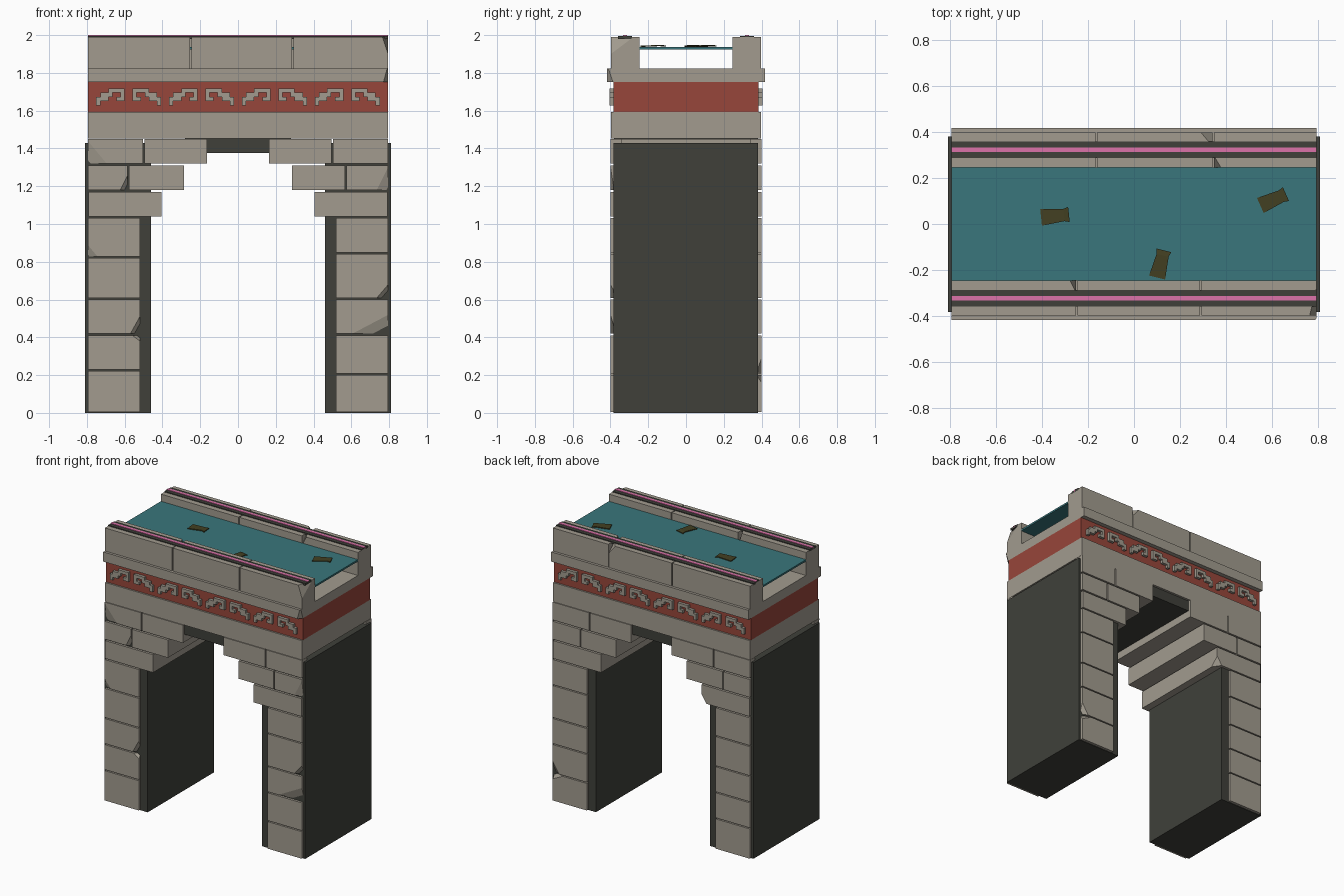
import bpy, bmesh, math
from mathutils import Vector, Matrix

if "Cube" in bpy.data.objects:
    bpy.data.objects.remove(bpy.data.objects["Cube"])


def mat(name, r, g, b):
    m = bpy.data.materials.new(name)
    m.diffuse_color = (r, g, b, 1)
    m.use_nodes = True
    m.node_tree.nodes["Principled BSDF"].inputs["Base Color"].default_value = m.diffuse_color
    return m


STONE = mat("stone", 0.36, 0.33, 0.275)
DARK = mat("dark_stone", 0.05, 0.051, 0.042)
RED = mat("red_paint", 0.31, 0.061, 0.043)
TEAL = mat("water", 0.041, 0.18, 0.20)
PINK = mat("pink_glow", 0.72, 0.17, 0.40)
OLIVE = mat("leaf", 0.056, 0.051, 0.016)


def finish(bm, name, material):
    bmesh.ops.recalc_face_normals(bm, faces=bm.faces)
    me = bpy.data.meshes.new(name)
    bm.to_mesh(me)
    bm.free()
    ob = bpy.data.objects.new(name, me)
    me.materials.append(material)
    bpy.context.collection.objects.link(ob)
    return ob


def add_box(bm, x, y, z):
    c = Vector(((x[0] + x[1]) / 2, (y[0] + y[1]) / 2, (z[0] + z[1]) / 2))
    s = Matrix.Diagonal((abs(x[1] - x[0]), abs(y[1] - y[0]), abs(z[1] - z[0]), 1))
    bmesh.ops.create_cube(bm, size=1, matrix=Matrix.Translation(c) @ s)


def box(name, x, y, z, material=STONE, chips=()):
    """Box with optional broken corners: (corner signs, cut lengths along x, y, z)."""
    bm = bmesh.new()
    add_box(bm, x, y, z)
    for sign, cut in chips:
        corner = Vector([max(r) if s > 0 else min(r) for r, s in zip((x, y, z), sign)])
        normal = Vector([s / c for s, c in zip(sign, cut)])
        point = corner - Vector((sign[0] * cut[0], 0, 0))
        r = bmesh.ops.bisect_plane(bm, geom=bm.verts[:] + bm.edges[:] + bm.faces[:],
                                   plane_co=point, plane_no=normal, clear_outer=True)
        edges = [e for e in r["geom_cut"] if isinstance(e, bmesh.types.BMEdge)]
        bmesh.ops.holes_fill(bm, edges=edges)
    return finish(bm, name, material)


# Dark cores of the piers and the closing slab under the beam
for s, side in ((-1, "left"), (1, "right")):
    box(f"{side}_pier_core", (s * 0.46, s * 0.81), (-0.383, 0.38), (0, 1.43), DARK)
box("arch_closing_slab", (-0.28, 0.28), (-0.38, 0.38), (1.375, 1.455), DARK)

# Facing stones of the piers, front and back, keyed chips by (x side, y side, row)
ROWS = {-1: [0, 0.225, 0.415, 0.605, 0.825, 1.035],
        1: [0, 0.205, 0.415, 0.605, 0.845, 1.035]}
PIER_CHIPS = {(-1, -1, 2): ((1, -1, -1), (0.05, 0.04, 0.09)),
              (-1, -1, 1): ((1, -1, 1), (0.04, 0.03, 0.03)),
              (-1, -1, 4): ((-1, -1, -1), (0.05, 0.02, 0.06)),
              (1, -1, 2): ((1, -1, -1), (0.19, 0.03, 0.10)),
              (1, -1, 3): ((1, -1, -1), (0.06, 0.04, 0.07)),
              (1, 1, 0): ((1, 1, 1), (0.08, 0.03, 0.04)),
              (1, 1, 1): ((1, 1, -1), (0.05, 0.03, 0.08))}
for sx in (-1, 1):
    side = "left" if sx < 0 else "right"
    for sy in (-1, 1):
        face = "front" if sy < 0 else "back"
        for i, (lo, hi) in enumerate(zip(ROWS[sx], ROWS[sx][1:])):
            chips = [PIER_CHIPS[sx, sy, i]] if (sx, sy, i) in PIER_CHIPS else []
            box(f"{side}_{face}_pier_stone_{i + 1}", (sx * 0.52, sx * 0.795),
                (sy * 0.34, sy * 0.40), (lo + 0.004, hi - 0.004), STONE, chips)

    # Stepped corbels run through the full depth; outer stones face front and back
    steps = [(1.04, 0.405, 0.795), (1.18, 0.285, 0.57), (1.32, 0.165, 0.50)]
    for i, (z, inner, outer) in enumerate(steps):
        if sx < 0 and i == 1:
            outer = 0.58
        chips = [((-sx, 1, -1), (0.04, 0.06, 0.06))] if (sx, i) == (-1, 0) else []
        box(f"{side}_corbel_{i + 1}", (sx * inner, sx * (outer - 0.004)),
            (-0.40, 0.40), (z, z + 0.13), STONE, chips)
        if i == 0:
            continue
        for sy in (-1, 1):
            face = "front" if sy < 0 else "back"
            chips = []
            if sy < 0 and (sx, i) == (-1, 2):
                chips = [((-1, -1, -1), (0.10, 0.02, 0.12))]
            elif sy < 0 and (sx, i) == (1, 1):
                chips = [((1, -1, -1), (0.06, 0.02, 0.12))]
            elif sy < 0 and (sx, i) == (-1, 1):
                chips = [((1, -1, -1), (0.04, 0.03, 0.08))]
            box(f"{side}_{face}_corbel_end_{i + 1}", (sx * (outer + 0.004), sx * 0.795),
                (sy * 0.34, sy * 0.40), (z, z + 0.13), STONE, chips)

# Beam, painted frieze and cornice
box("beam", (-0.795, 0.795), (-0.397, 0.397), (1.452, 1.592))
box("painted_frieze", (-0.795, 0.795), (-0.385, 0.385), (1.592, 1.752), RED)
box("cornice", (-0.795, 0.795), (-0.417, 0.417), (1.752, 1.822), STONE,
    [((1, -1, -1), (0.025, 0.03, 0.09))])

# Raised step-and-hook ornaments on the frieze, alternately mirrored
GLYPH = ["...####", ".###..#", "###..##", "#......"]
CW, CH = 0.0215, 0.0225
for sy, face in ((-1, "front"), (1, "back")):
    for k in range(8):
        cx = (k - 3.5) * 0.193
        flip = -1 if k % 2 else 1
        bm = bmesh.new()
        for r, line in enumerate(GLYPH):
            z = 1.718 - r * CH
            start = None
            for c, ch in enumerate(line + "."):
                if ch == "#" and start is None:
                    start = c
                elif ch != "#" and start is not None:
                    add_box(bm, (cx + flip * (start - 3.5) * CW, cx + flip * (c - 3.5) * CW),
                            (sy * 0.38, sy * 0.405), (z - CH, z))
                    start = None
        finish(bm, f"{face}_frieze_ornament_{k + 1}", STONE)

# Channel walls of three stones each, with dark caps and a pink line
WALLS = {-1: [-0.795, -0.25, 0.29, 0.795], 1: [-0.795, -0.165, 0.345, 0.795]}
WALL_CHIPS = {(-1, 2): ((1, -1, 1), (0.03, 0.12, 0.09)),
              (-1, 0): ((1, 1, 1), (0.025, 0.05, 0.08)),
              (1, 1): ((1, 1, 1), (0.05, 0.06, 0.06)),
              (1, 2): ((-1, -1, 1), (0.03, 0.05, 0.06))}
for sy, face in ((-1, "front"), (1, "back")):
    for i, (a, b) in enumerate(zip(WALLS[sy], WALLS[sy][1:])):
        chips = [WALL_CHIPS[sy, i]] if (sy, i) in WALL_CHIPS else []
        box(f"{face}_channel_wall_{i + 1}", (a + 0.003 * (i > 0), b - 0.003 * (i < 2)),
            (sy * 0.247, sy * 0.398), (1.822, 1.99), STONE, chips)
    box(f"{face}_wall_cap", (-0.795, 0.795), (sy * 0.287, sy * 0.36), (1.98, 1.996), DARK)
    box(f"{face}_pink_line", (-0.795, 0.795), (sy * 0.313, sy * 0.334), (1.985, 2.0), PINK)

# Water sheet and floating leaves (two slightly folded panels each)
box("water", (-0.795, 0.795), (-0.247, 0.247), (1.925, 1.938), TEAL)
for i, (x, y, a) in enumerate([(-0.345, 0.035, 6), (0.605, 0.105, 24), (0.115, -0.175, 76)]):
    bm = bmesh.new()
    rows = []
    for u, w, z in ((-0.06, 0.036, 0.002), (0.04, 0.027, 0.006), (0.062, 0.033, 0.003)):
        rows.append([[bm.verts.new((u, v, z + dz)) for v in (-w, w)] for dz in (0, 0.006)])
    for p, q in zip(rows, rows[1:]):
        for f in ((p[1][0], q[1][0], q[1][1], p[1][1]), (p[0][0], p[0][1], q[0][1], q[0][0]),
                  (p[0][0], q[0][0], q[1][0], p[1][0]), (p[0][1], p[1][1], q[1][1], q[0][1])):
            bm.faces.new(f)
    for e in (rows[0], rows[-1]):
        bm.faces.new((e[0][0], e[0][1], e[1][1], e[1][0]))
    leaf = finish(bm, f"leaf_{i + 1}", OLIVE)
    leaf.location = (x, y, 1.936)
    leaf.rotation_euler.z = math.radians(a)
